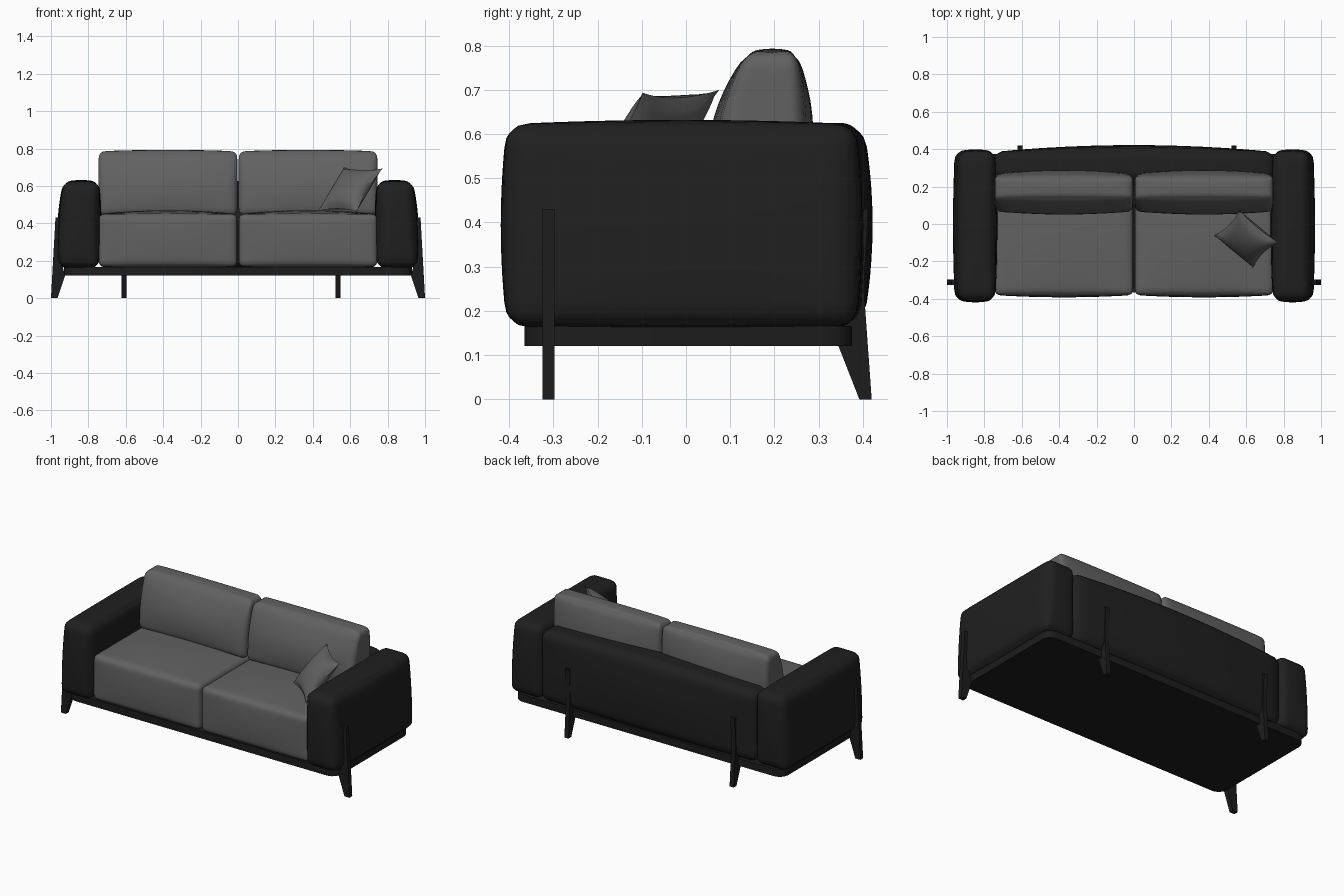
import bpy, bmesh, math
from mathutils import Vector

cube = bpy.data.objects.get("Cube")
if cube:
    bpy.data.objects.remove(cube)


def material(name, value):
    m = bpy.data.materials.new(name)
    m.use_nodes = True
    colour = (value, value, value, 1)
    m.diffuse_color = colour
    bsdf = m.node_tree.nodes["Principled BSDF"]
    bsdf.inputs["Base Color"].default_value = colour
    bsdf.inputs["Roughness"].default_value = 0.8
    return m


GREY = material("grey fabric", 0.12)
BLACK = material("black upholstery", 0.014)
FRAME = material("dark frame", 0.012)


def finish(name, bm, mat, angle=60):
    bmesh.ops.recalc_face_normals(bm, faces=bm.faces)
    mesh = bpy.data.meshes.new(name)
    bm.to_mesh(mesh)
    bm.free()
    ob = bpy.data.objects.new(name, mesh)
    bpy.context.collection.objects.link(ob)
    mesh.materials.append(mat)
    bpy.ops.object.select_all(action='DESELECT')
    ob.select_set(True)
    bpy.context.view_layer.objects.active = ob
    bpy.ops.object.shade_smooth_by_angle(angle=math.radians(angle))
    return ob


def cushion(name, lo, hi, radius, puff, mat, warp=None):
    """Rounded box whose faces swell by puff (x, y, z); warp reshapes points."""
    lo, hi = Vector(lo), Vector(hi)
    mid, half = (lo + hi) / 2, (hi - lo) / 2
    bm = bmesh.new()
    bmesh.ops.create_cube(bm, size=2)
    bmesh.ops.subdivide_edges(bm, edges=bm.edges[:], cuts=17, use_grid_fill=True)
    for v in bm.verts:
        u = Vector([math.sin(c * math.pi / 2) for c in v.co])
        p = Vector([u[i] * half[i] for i in range(3)])
        core = Vector([max(radius - half[i], min(half[i] - radius, p[i])) for i in range(3)])
        p = core + (p - core).normalized() * radius
        for i in range(3):
            a, b = u[i - 1], u[i - 2]
            p[i] += u[i] * puff[i] * (1 - a * a) * (1 - b * b)
        p += mid
        v.co = warp(p) if warp else p
    return finish(name, bm, mat)


def plate(name, outline, place, depth, mat):
    """Extrude a 2D outline; place(a, b, d) gives the 3D point."""
    bm = bmesh.new()
    rings = [[bm.verts.new(place(a, b, d)) for a, b in outline] for d in (-depth / 2, depth / 2)]
    for ring in rings:
        bm.faces.new(ring)
    n = len(outline)
    for i in range(n):
        j = (i + 1) % n
        bm.faces.new((rings[0][i], rings[0][j], rings[1][j], rings[1][i]))
    return finish(name, bm, mat, 30)


# Base tray with rounded plan corners
corner = 0.06
outline = []
for k, (sx, sy) in enumerate([(1, 1), (-1, 1), (-1, -1), (1, -1)]):
    for s in range(7):
        t = (k + s / 6) * math.pi / 2
        outline.append((sx * (0.93 - corner) + corner * math.cos(t),
                        0.005 + sy * (0.37 - corner) + corner * math.sin(t)))
plate("base", outline, lambda a, b, d: (a, b, 0.143 + d), 0.045, FRAME)


# Backrest shell, bowed outward and slightly higher in the middle
def bow(p):
    f = 1 - (p.x / 0.75) ** 2
    p.z += 0.025 * f * max(0, (p.z - 0.165) / 0.43)
    if p.y > 0.3:
        p.y += 0.015 * f
    return p


cushion("backrest", (-0.75, 0.23, 0.165), (0.75, 0.385, 0.6), 0.05, (0, 0.022, 0), BLACK, bow)

for side, s in (("left", 1), ("right", -1)):
    # Arm: flat inside, swelling outside, leaning in towards the top
    def lean(p, s=s):
        h = (p.z - 0.165) / 0.46
        if p.x > 0.85:
            p.x -= 0.025 * h * h
        p.x *= s
        return p

    cushion(side + "_arm", (0.742, -0.405, 0.165), (0.96, 0.385, 0.622), 0.045,
            (0.012, 0.014, 0.01), BLACK, lean)

    # Seat cushion
    x0, x1 = sorted((s * 0.004, s * 0.745))
    cushion(side + "_seat_cushion", (x0, -0.38, 0.168), (x1, 0.24, 0.45), 0.03,
            (0, 0.012, 0.02), GREY)

    # Back cushion, tapering and tilting back towards its top
    def taper(p):
        t = max(0, (p.z - 0.44) / 0.35)
        p.y = 0.165 + 0.03 * t ** 2 + (p.y - 0.165) * (1 - 0.45 * t ** 3)
        return p

    cushion(side + "_back_cushion", (x0, 0.065, 0.44), (x1, 0.265, 0.785), 0.035,
            (0, 0.022, 0.008), GREY, taper)

    # Side leg, a blade rising against the arm
    blade = [(0.965, 0), (1, 0), (0.976, 0.43), (0.955, 0.43), (0.945, 0.2), (0.925, 0.12)]
    plate(side + "_front_leg", blade, lambda a, b, d, s=s: (s * a, -0.311 + d, b), 0.028, FRAME)

# Rear legs, blades rising against the backrest
for side, x in (("left", 0.535), ("right", -0.61)):
    blade = [(0.392, 0), (0.42, 0), (0.402, 0.25), (0.412, 0.43), (0.39, 0.43),
             (0.375, 0.2), (0.345, 0.12)]
    plate(side + "_rear_leg", blade, lambda a, b, d, x=x: (x + d, a, b), 0.028, FRAME)

# Scatter pillow leaning in the left corner
centre = Vector((0.6, -0.08, 0.58))
across = Vector((0.1, -0.083, -0.003))
up = Vector((0.066, 0.066, 0.112))
normal = across.cross(up).normalized()
bm = bmesh.new()
for face in (-1, 1):
    made = bmesh.ops.create_grid(bm, x_segments=16, y_segments=16, size=1)
    for v in made["verts"]:
        u, w = v.co.x, v.co.y
        fu, fw = max(0, 1 - u * u), max(0, 1 - w * w)
        v.co = (centre + across * u * (1.04 - 0.13 * fw) + up * w * (1.04 - 0.13 * fu)
                + normal * face * 0.055 * (fu * fw) ** 0.5)
bmesh.ops.remove_doubles(bm, verts=bm.verts, dist=0.0005)
finish("scatter_pillow", bm, GREY)
